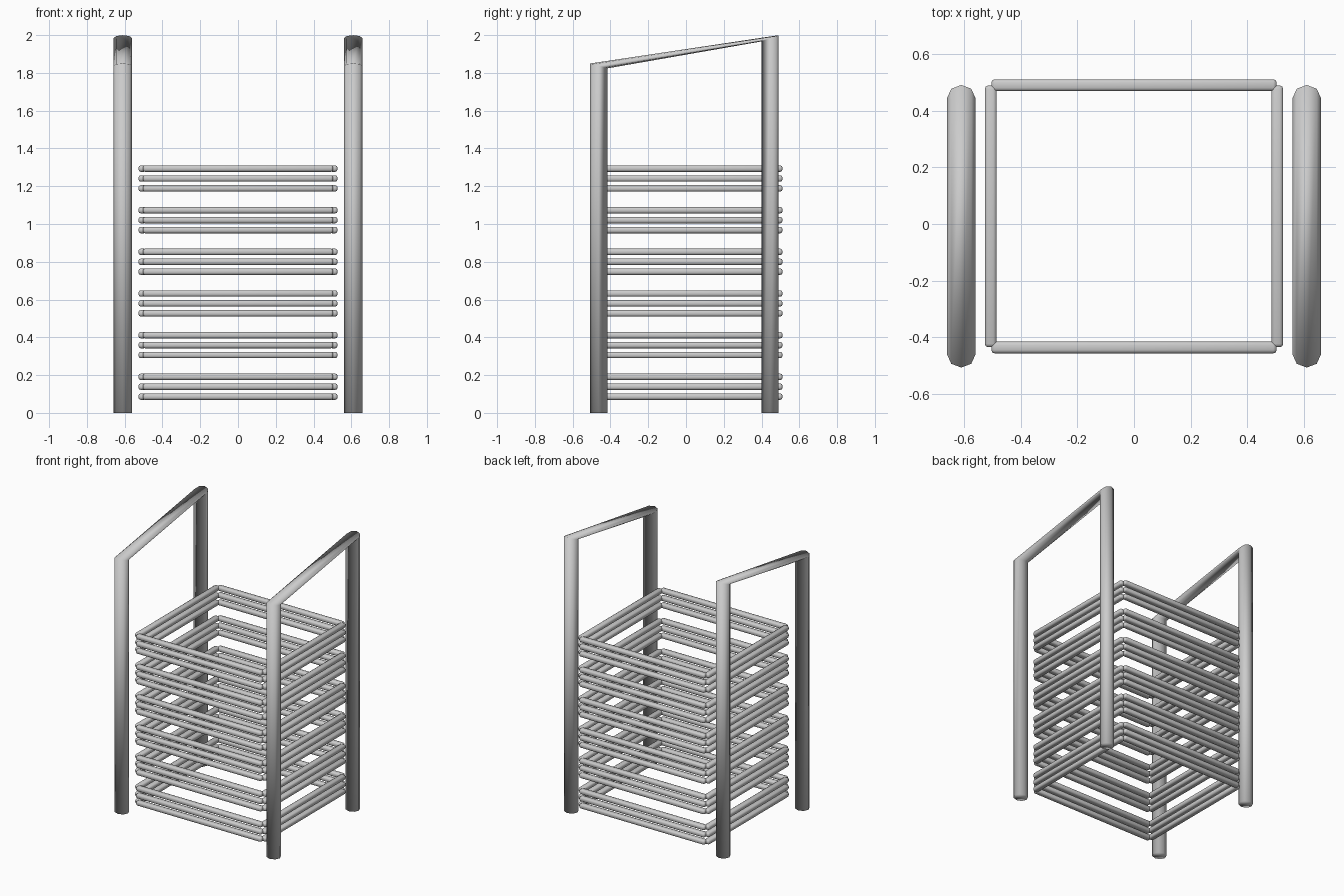
import bpy, bmesh, math
from mathutils import Vector

cube = bpy.data.objects.get("Cube")
if cube:
    bpy.data.objects.remove(cube, do_unlink=True)

grey = bpy.data.materials.new("light grey metal")
grey.use_nodes = True
colour = (0.6, 0.6, 0.6, 1)
grey.diffuse_color = colour
grey.node_tree.nodes["Principled BSDF"].inputs["Base Color"].default_value = colour


def finish(name, bm, smooth=True):
    bmesh.ops.recalc_face_normals(bm, faces=bm.faces[:])
    for f in bm.faces:
        f.smooth = smooth
    mesh = bpy.data.meshes.new(name)
    bm.to_mesh(mesh)
    bm.free()
    mesh.materials.append(grey)
    ob = bpy.data.objects.new(name, mesh)
    bpy.context.collection.objects.link(ob)
    return ob


def side_frame(name, x, sides=8):
    """Tube bent into two posts and a sloping handrail."""
    bm = bmesh.new()
    # ring centre y, centre z, tilt in z per unit of y
    stations = [(-0.461, 0, 0), (-0.461, 1.837, -0.28),
                (0.445, 1.983, 0.36), (0.445, 0, 0)]
    rings = []
    for i, (cy, cz, tilt) in enumerate(stations):
        flip = 1 if i < 2 else -1
        ring = []
        for k in range(sides):
            a = math.tau * k / sides
            dy = 0.046 * math.sin(a) * flip
            ring.append(bm.verts.new((x + 0.05 * math.cos(a), cy + dy, cz + tilt * dy)))
        rings.append(ring)
    for a, b in zip(rings, rings[1:]):
        for k in range(sides):
            n = (k + 1) % sides
            bm.faces.new((a[k], a[n], b[n], b[k]))
    bm.faces.new(rings[0])
    bm.faces.new(rings[-1])
    return finish(name, bm)


def slat(name, centre, size):
    """Rounded bar."""
    bm = bmesh.new()
    bmesh.ops.create_cube(bm, size=1)
    for v in bm.verts:
        v.co = Vector(p * s for p, s in zip(v.co, size)) + Vector(centre)
    bmesh.ops.bevel(bm, geom=bm.edges[:], offset=0.012, segments=2,
                    profile=0.5, affect='EDGES', clamp_overlap=True)
    return finish(name, bm)


side_frame("right_side_frame", -0.61)
side_frame("left_side_frame", 0.61)

# Six bands of three slats on all four sides
THICK, TALL = 0.042, 0.034
for band in range(6):
    for row in range(3):
        z = 0.086 + 0.2205 * band + 0.0525 * row
        tag = f"{band + 1}_{row + 1}"
        slat("front_slat_" + tag, (0, -0.436, z), (1.008, THICK, TALL))
        slat("back_slat_" + tag, (0, 0.49, z), (1.008, THICK, TALL))
        for side, sx in (("left", 1), ("right", -1)):
            slat(f"{side}_slat_{tag}", (sx * 0.506, 0.027, z), (THICK, 0.924, TALL))
